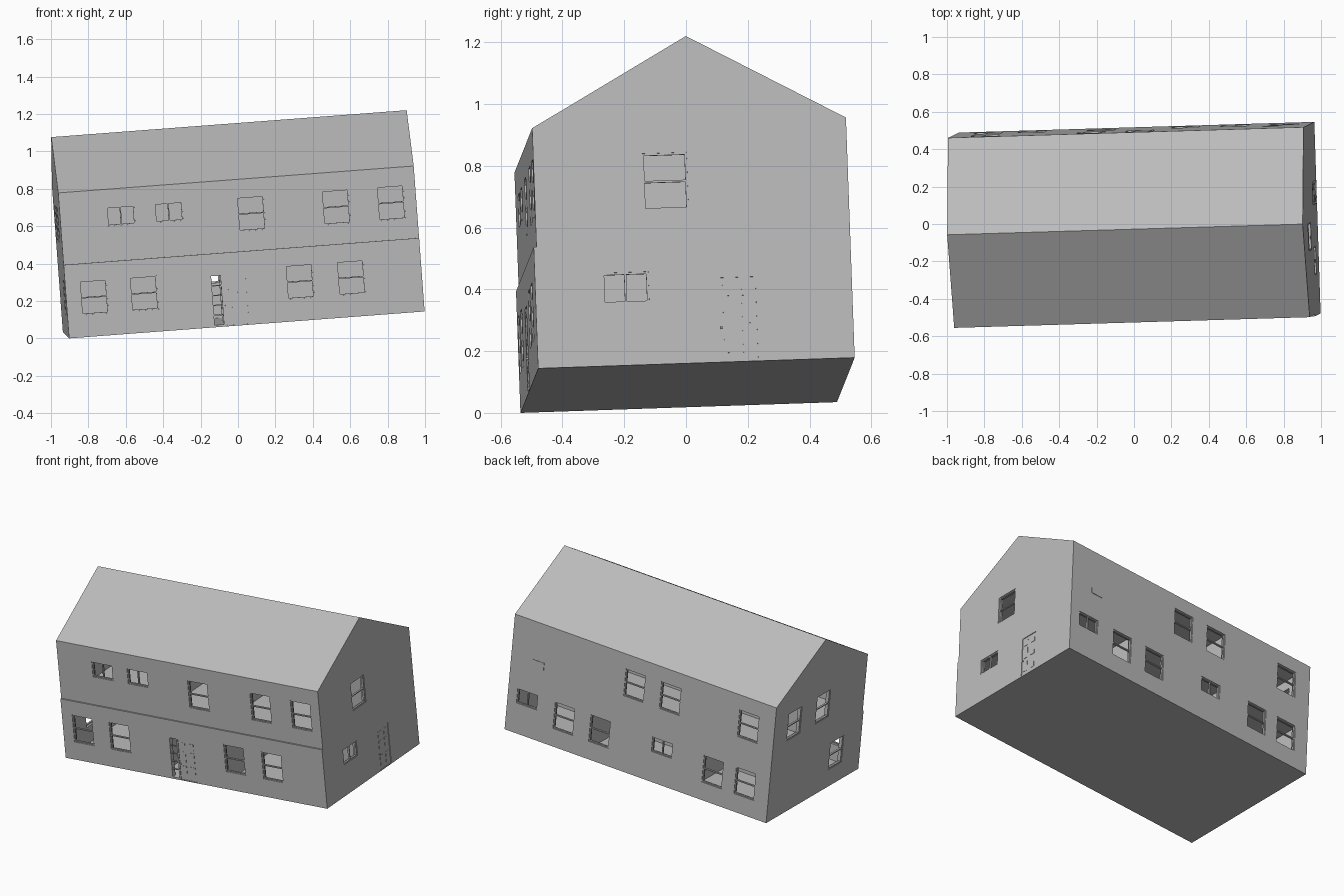
import bpy, bmesh
from mathutils import Matrix, Vector

cube = bpy.data.objects.get("Cube")
if cube:
    bpy.data.objects.remove(cube, do_unlink=True)

LENGTH, DEPTH, FLOOR, EAVE, RIDGE = 1.907, 1.026, 0.394, 0.78, 1.062
SETBACK, WALL, FRAME = 0.009, 0.03, 0.007

grey = bpy.data.materials.new("plain_grey")
grey.use_nodes = True
grey.diffuse_color = (0.5, 0.5, 0.5, 1)
grey.node_tree.nodes["Principled BSDF"].inputs["Base Color"].default_value = (0.5, 0.5, 0.5, 1)

# The whole house leans slightly: build an upright frame, then tilt it
ex = Vector((0.9967, 0.030, 0.0755)).normalized()
ey = Vector((-0.033, 1, 0.034))
ez = ex.cross(ey).normalized()
ey = ez.cross(ex)
TILT = Matrix.Translation((-0.903, -0.536, 0)) @ Matrix((ex, ey, ez)).transposed().to_4x4()


def add_box(bm, p, q):
    p, q = Vector(p), Vector(q)
    size = [abs(c) for c in q - p]
    bmesh.ops.create_cube(bm, size=1, matrix=Matrix.Translation((p + q) / 2) @ Matrix.Diagonal((*size, 1)))


def finish(bm, name):
    bmesh.ops.recalc_face_normals(bm, faces=bm.faces)
    mesh = bpy.data.meshes.new(name)
    bm.to_mesh(mesh)
    bm.free()
    mesh.materials.append(grey)
    obj = bpy.data.objects.new(name, mesh)
    bpy.context.collection.objects.link(obj)
    obj.matrix_world = TILT
    return obj


def boxes(name, pairs):
    bm = bmesh.new()
    for p, q in pairs:
        add_box(bm, p, q)
    return finish(bm, name)


def prism(name, profile):
    bm = bmesh.new()
    face = bm.faces.new([bm.verts.new((0, y, z)) for y, z in profile])
    new = bmesh.ops.extrude_face_region(bm, geom=[face])["geom"]
    bmesh.ops.translate(bm, vec=(LENGTH, 0, 0), verts=[v for v in new if isinstance(v, bmesh.types.BMVert)])
    return finish(bm, name)


def cut(obj, cutter):
    mod = obj.modifiers.new("cut", "BOOLEAN")
    mod.operation, mod.solver, mod.object = "DIFFERENCE", "EXACT", cutter
    bpy.context.view_layer.objects.active = obj
    bpy.ops.object.modifier_apply(modifier=mod.name)
    bpy.data.objects.remove(cutter, do_unlink=True)


def on_wall(wall, a, w, d):
    """Point on a wall: a along it, w up it, d inward from its face."""
    if wall == "front":
        return (a, d + (SETBACK if w > FLOOR else 0), w)
    return {"back": (a, DEPTH - d, w), "right": (LENGTH - d, a, w), "left": (d, a, w)}[wall]


def wall_box(wall, a, b, low, high, d0, d1):
    return on_wall(wall, a, low, d0), on_wall(wall, b, high, d1)


# Openings: wall, storey, kind and where each one starts
TALL, WIDE = 0.146, 0.15
HEIGHTS = {("ground", "tall"): (0.119, 0.302), ("ground", "wide"): (0.201, 0.302),
           ("upper", "tall"): (0.501, 0.685), ("upper", "wide"): (0.582, 0.685)}
LAYOUT = [("front", "ground", "tall", (0.076, 0.344, 1.18, 1.455)),
          ("front", "upper", "wide", (0.25, 0.507)),
          ("front", "upper", "tall", (0.948, 1.403, 1.698)),
          ("back", "ground", "tall", (0.1, 0.335, 1.16, 1.42)),
          ("back", "ground", "wide", (0.706, 1.69)),
          ("back", "upper", "tall", (0.113, 0.682, 0.942)),
          ("right", "ground", "wide", (0.218,)),
          ("right", "upper", "tall", (0.36,)),
          ("left", "ground", "tall", (0.206,)),
          ("left", "upper", "tall", (0.409, 0.726))]
windows = [(wall, storey, kind, a, a + (TALL if kind == "tall" else WIDE), *HEIGHTS[storey, kind])
           for wall, storey, kind, starts in LAYOUT for a in starts]
DOORS = [("front", 0.842, 0.966), ("right", 0.592, 0.714)]
SIDELIGHT = (0.782, 0.832)
DOOR_TOP = 0.274

holes = {"ground": [], "upper": []}
for wall, storey, kind, a, b, low, high in windows:
    holes[storey].append(wall_box(wall, a, b, low, high, -0.02, WALL + 0.01))
for wall, a, b in DOORS:
    holes["ground"].append(wall_box(wall, a, b, 0.006, DOOR_TOP, -0.02, WALL + 0.01))
holes["ground"].append(wall_box("front", *SIDELIGHT, 0.012, DOOR_TOP, -0.02, WALL + 0.01))

# Ground storey shell
ground = boxes("ground_storey", [((0, 0, 0), (LENGTH, DEPTH, FLOOR))])
cut(ground, boxes("ground_room", [((WALL, WALL, 0.012), (LENGTH - WALL, DEPTH - WALL, FLOOR - 0.03))]))
cut(ground, boxes("ground_openings", holes["ground"]))

# Upper storey and gabled roof in one shell, set back a little at the front
middle = (SETBACK + DEPTH) / 2
upper = prism("upper_storey_and_roof", [(SETBACK, FLOOR), (DEPTH, FLOOR), (DEPTH, EAVE),
                                        (middle, RIDGE), (SETBACK, EAVE)])
cut(upper, boxes("upper_room", [((WALL, SETBACK + WALL, FLOOR + 0.005),
                                 (LENGTH - WALL, DEPTH - WALL, EAVE - 0.03))]))
cut(upper, boxes("upper_openings", holes["upper"]))

# Window frames with a sash bar or a mullion
pairs = []
for wall, storey, kind, a, b, low, high in windows:
    d0, d1 = 0.004, 0.016
    pairs += [wall_box(wall, a, a + FRAME, low, high, d0, d1), wall_box(wall, b - FRAME, b, low, high, d0, d1),
              wall_box(wall, a + FRAME, b - FRAME, low, low + FRAME, d0, d1),
              wall_box(wall, a + FRAME, b - FRAME, high - FRAME, high, d0, d1)]
    if kind == "tall":
        m = (low + high) / 2
        pairs.append(wall_box(wall, a + FRAME, b - FRAME, m - FRAME / 2, m + FRAME / 2, d0, d1))
    else:
        m = (a + b) / 2
        pairs.append(wall_box(wall, m - FRAME / 2, m + FRAME / 2, low + FRAME, high - FRAME, d0, d1))
boxes("window_frames", pairs)

# Sidelight bars beside the front door
a, b = SIDELIGHT
step = (DOOR_TOP - 0.012) / 5
boxes("sidelight_bars", [wall_box("front", a, b, 0.012 + i * step - 0.003, 0.012 + i * step + 0.003, 0.006, 0.014)
                         for i in range(1, 5)])

# Panelled doors with knobs
for wall, a, b in DOORS:
    pairs = [wall_box(wall, a, b, 0.006, DOOR_TOP, 0.004, 0.02)]
    half = (b - a) / 2
    for i in range(2):
        for low, high in ((0.03, 0.1), (0.125, 0.195), (0.215, 0.255)):
            left = a + i * half + 0.014
            pairs.append(wall_box(wall, left, left + half - 0.028, low, high, 0.002, 0.006))
    pairs.append(wall_box(wall, a + 0.004, a + 0.011, 0.108, 0.115, -0.004, 0.006))
    boxes(wall + "_door", pairs)

# Small vent plate on the back
boxes("back_vent", [wall_box("back", 1.668, 1.75, 0.478, 0.526, -0.003, 0.002)])

# Inside partitions on both storeys
for name, low, high in (("ground", 0.012, FLOOR - 0.03), ("upper", FLOOR + 0.005, EAVE - 0.03)):
    boxes(name + "_partitions", [((WALL, 0.53, low), (0.775, 0.55, high)),
                                 ((0.84, 0.53, low), (LENGTH - WALL, 0.55, high)),
                                 ((0.68, WALL, low), (0.695, 0.53, high)),
                                 ((1.12, WALL, low), (1.135, 0.53, high)),
                                 ((0.6, 0.55, low), (0.615, DEPTH - WALL, high)),
                                 ((1.36, 0.55, low), (1.375, DEPTH - WALL, high))])
